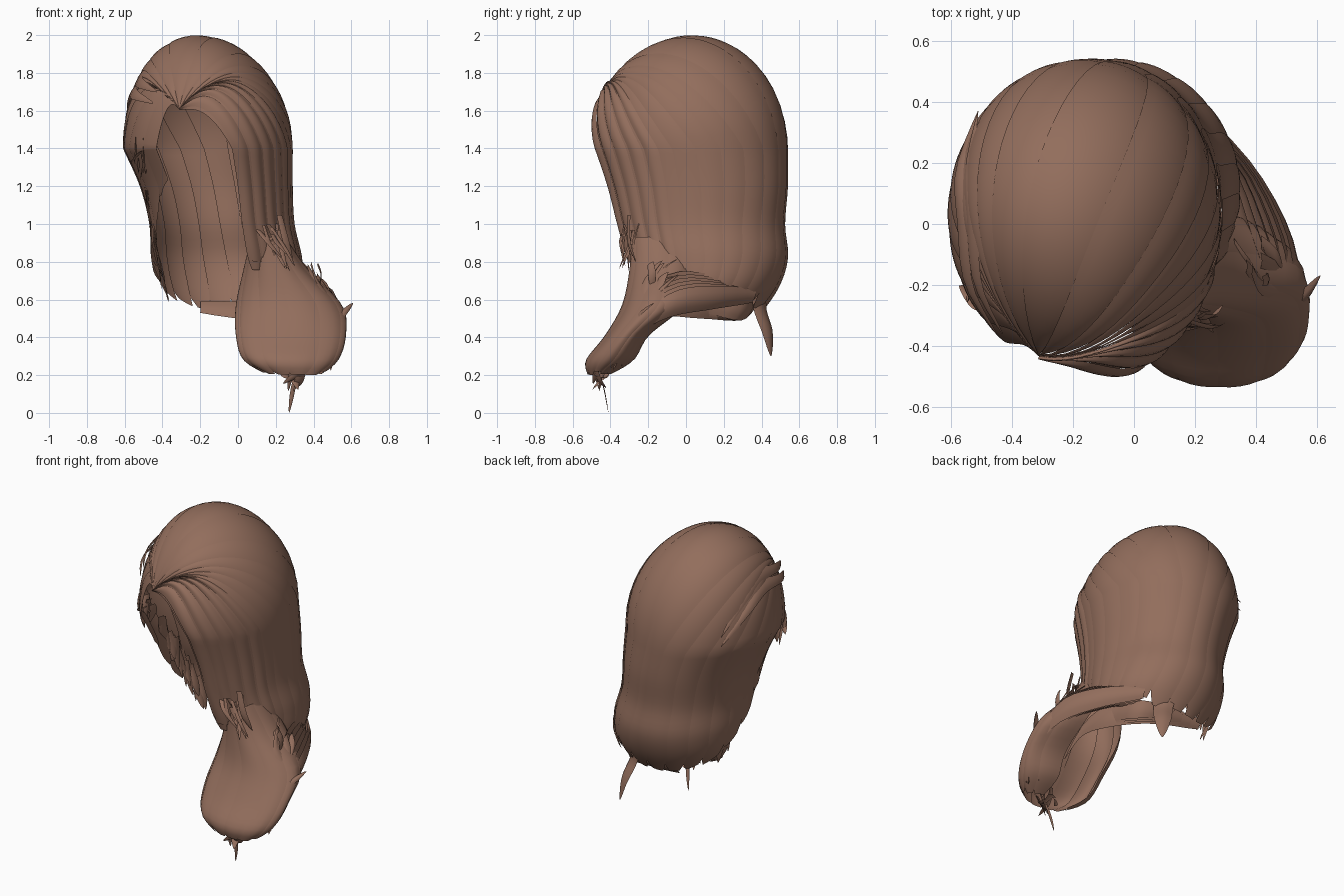
import bpy, math, random
from mathutils import Vector

random.seed(4)
cube = bpy.data.objects.get("Cube")
if cube:
    bpy.data.objects.remove(cube)

brown = bpy.data.materials.new("chestnut brown")
brown.use_nodes = True
COLOUR = (0.29, 0.155, 0.108, 1)
brown.diffuse_color = COLOUR
bsdf = brown.node_tree.nodes["Principled BSDF"]
bsdf.inputs["Base Color"].default_value = COLOUR
bsdf.inputs["Roughness"].default_value = 0.7


def lerp(a, b, t):
    return a + (b - a) * t


def spline(points, t):
    """Smooth curve through tuples of any length, t from 0 to 1."""
    n = len(points) - 1
    i = min(int(t * n), n - 1)
    s = t * n - i
    a, b, c, d = (points[min(max(i + k, 0), n)] for k in (-1, 0, 1, 2))
    return [q + 0.5 * s * (r - p + s * (2 * p - 5 * q + 4 * r - w + s * (3 * (q - r) + w - p)))
            for p, q, r, w in zip(a, b, c, d)]


def sheet(name, point, nu, nt):
    """Grid surface from point(u, t)."""
    verts = [point(i / nu, j / nt) for i in range(nu + 1) for j in range(nt + 1)]
    faces = []
    for i in range(nu):
        for j in range(nt):
            k = i * (nt + 1) + j
            faces.append((k, k + 1, k + nt + 2, k + nt + 1))
    mesh = bpy.data.meshes.new(name)
    mesh.from_pydata(verts, [], faces)
    mesh.materials.append(brown)
    mesh.polygons.foreach_set("use_smooth", [True] * len(faces))
    obj = bpy.data.objects.new(name, mesh)
    bpy.context.collection.objects.link(obj)


def ribbon(name, path, side, width, bow=0.2, root=0.5, tip=0.05, nt=14):
    """Curved lock along a path, widest in the middle, bowed outwards."""
    side = Vector(side).normalized()

    def point(u, t):
        p = Vector(spline(path, t))
        tangent = Vector(spline(path, min(t + 0.02, 1))) - Vector(spline(path, max(t - 0.02, 0)))
        normal = tangent.cross(side).normalized()
        w = width * lerp(root if t < 0.5 else tip, 1, math.sin(math.pi * t))
        v = 2 * u - 1
        return p + side * (v * w / 2) + normal * (bow * w * (1 - v * v))
    sheet(name, point, 4, nt)


# Envelope below the widest level: centre x, centre y, radius x, radius y, z
SHELL = [(-.16, .03, .45, .51, 1.4), (-.115, .06, .405, .48, 1.2), (-.085, .075, .385, .45, 1.0),
         (-.06, .105, .4, .435, .82), (-.04, .11, .38, .38, .66), (-.03, .13, .27, .25, .5)]
PARTING = Vector((-.31, -.87, .33)).normalized()
REACH = [(.72,), (.76,), (.86,), (.97,), (.97,), (.64,), (.18,)]


def ring(rows, s, angle, grow):
    cx, cy, rx, ry, z = spline(rows, s)
    return Vector((cx + rx * grow * math.cos(angle), cy + ry * grow * math.sin(angle), z))


def fullness(d):
    """Extra volume of the fringe on the swept side of the brow."""
    return 1 + 0.07 * math.exp(-(d - Vector((.25, -.9, .25))).length_squared / 0.3)


def scalp(f, t, grow):
    """f runs from the front curtain round the back, t from parting to tip."""
    angle = math.radians(lerp(-74, 233, f))
    level = Vector((math.cos(angle), math.sin(angle), 0))
    if t < 0.5:
        s = t * 2
        d = PARTING.slerp(level, s)
        lift = 0.42 - 0.3 * math.exp(-f / .05) - 0.22 * math.exp((f - 1) / .06)
        d.z += math.sin(math.pi * s) * lift
        d.normalize()
        grow *= fullness(d)
        return Vector((-.16 + .45 * grow * d.x - .05 * d.z ** 2, .03 + .51 * grow * d.y, 1.4 + .6 * grow * d.z))
    s = t * 2 - 1
    drift = -16 * math.exp(-((f - .4) / .15) ** 2) * s * s
    grow *= lerp(fullness(level), 1, s)
    return ring(SHELL, min(s * spline(REACH, f)[0], 1), angle + math.radians(drift), grow)


# Overlapping locks that form the main head of hair
LOCKS = 20
for n in range(LOCKS):
    lo, hi = (n / LOCKS) ** 1.2, ((n + 1) / LOCKS) ** 1.2
    span = (hi - lo) * 1.3
    length = random.uniform(0.96, 1.0)

    def lock(u, t, lo=lo, span=span, length=length):
        squeeze = 1 - 0.5 * max(0, (t - 0.9) / 0.1) ** 2
        f = min(lo + span * (0.5 + (u - 0.5) * squeeze), 1)
        rise = 0.972 + 0.028 * math.sin(math.pi * (0.1 + 0.55 * u))
        return scalp(f, t * length, rise)
    sheet(f"head_lock_{n + 1}", lock, 8, 44)

# Rolled strands along the fringe, just above the front edge
for n in range(5):
    def strand(u, t, n=n):
        return scalp(0.005 + 0.035 * n + 0.03 * u, t * 0.93, 1.0 + 0.02 * math.sin(math.pi * u))
    sheet(f"fringe_strand_{n + 1}", strand, 4, 36)

# Strands combed back along the far side of the crown
for n in range(2):
    drop = 0.06 * n
    ribbon(f"crown_strand_{n + 1}",
           [(-.43 - drop / 3, -.36, 1.7 - drop), (-.51 - drop / 2, -.2, 1.74 - drop),
            (-.53 - drop / 2, 0, 1.76 - drop), (-.54 - drop / 2, .18, 1.68 - drop), (-.51, .37, 1.5 - drop)],
           (-.6, 0, -1), 0.07, 0.1, 0.1)

# Gathered tail brought forward over one shoulder
TAIL = [(.16, -.12, .09, .17, .93), (.2, -.12, .17, .18, .76), (.27, -.17, .28, .17, .57),
        (.28, -.31, .29, .12, .41), (.28, -.4, .25, .13, .28), (.3, -.46, .14, .06, .2)]
for n in range(8):
    length = random.uniform(0.93, 1)

    def tail(u, t, n=n, length=length):
        squeeze = 1 - 0.4 * max(0, (t - 0.8) / 0.2) ** 2
        angle = math.radians(-205 + 33 * n + 24 + 48 * (u - 0.5) * squeeze)
        return ring(TAIL, t * length, angle, 0.91 + 0.1 * math.sin(math.pi * (0.1 + 0.6 * u)))
    sheet(f"tail_lock_{n + 1}", tail, 6, 20)

# Locks sweeping from the nape round the side into the tail
for n in range(6):
    k = n / 5
    ribbon(f"sweep_lock_{n + 1}",
           [(.22, .36 - .16 * k, .62), (.39 - .1 * k, .16, .61 + .05 * k), (.5 - .14 * k, -.06, .58 + .1 * k),
            (.52 - .1 * k, -.25, .47 + .12 * k), (.47 - .1 * k, -.41, .3 + .1 * k)],
           (-.4 * k, -.3, -1), 0.15, 0.15)

# Locks crossing under the nape
for n in range(4):
    k = n / 3
    ribbon(f"nape_lock_{n + 1}",
           [(-.2 + .2 * k, .36, .56), (.1 + .1 * k, .3, .54), (.25, .1, .56 + .03 * k),
            (.3, -.1, .55), (.3, -.28, .42)], (0, -.4, -1), 0.13, 0.1)

# Loose curl hanging at the back corner
ribbon("back_curl", [(.08, .4, .68), (.1, .39, .56), (.14, .43, .43), (.16, .45, .3)],
       (-.8, .6, 0), 0.11, 0.15, 1.4)


def wisps(name, count, start, end, jitter, width, side=(1, .5, 0)):
    """Thin loose hairs scattered about a start and an end point."""
    for n in range(count):
        def around(p, j=jitter):
            return Vector(p) + Vector([random.uniform(-j, j) for _ in range(3)])
        a, b = around(start), around(end)
        mid = around((a + b) / 2, jitter * 0.4)
        ribbon(f"{name}_{n + 1}", [a, mid, b], side, width * random.uniform(0.5, 1.2), 0.1, 0.8, nt=8)


# Frayed ends of the curtain, the tail and the far side
wisps("curtain_wisp", 12, (.16, -.29, 1.0), (.27, -.3, .77), 0.06, 0.035)
wisps("shoulder_wisp", 10, (.36, -.12, .74), (.47, -.22, .58), 0.07, 0.07, (0, 1, .6))
wisps("tail_side_wisp", 6, (.48, -.3, .45), (.48, -.38, .26), 0.05, 0.08)
wisps("tail_tip_wisp", 9, (.31, -.46, .26), (.29, -.46, .15), 0.05, 0.05)
wisps("temple_wisp", 7, (-.5, -.24, 1.42), (-.53, -.23, 1.28), 0.05, 0.05, (.3, 1, 0))
for n in range(9):
    k = n / 8
    wisps(f"side_wisp_{n + 1}", 2, (lerp(-.48, -.44, k), lerp(-.12, .2, k), lerp(1.28, .8, k)),
          (lerp(-.48, -.38, k), lerp(-.08, .18, k), lerp(1.1, .6, k)), 0.02, 0.06, (.2, 1, 0))

# Longest stray hairs that mark the extremes
ribbon("lowest_stray", [(.31, -.46, .22), (.29, -.43, .12), (.27, -.41, 0)], (1, 0, 0), 0.025)
ribbon("outer_stray", [(.45, -.3, .45), (.55, -.24, .52), (.61, -.17, .58)], (0, 1, 1), 0.07)
